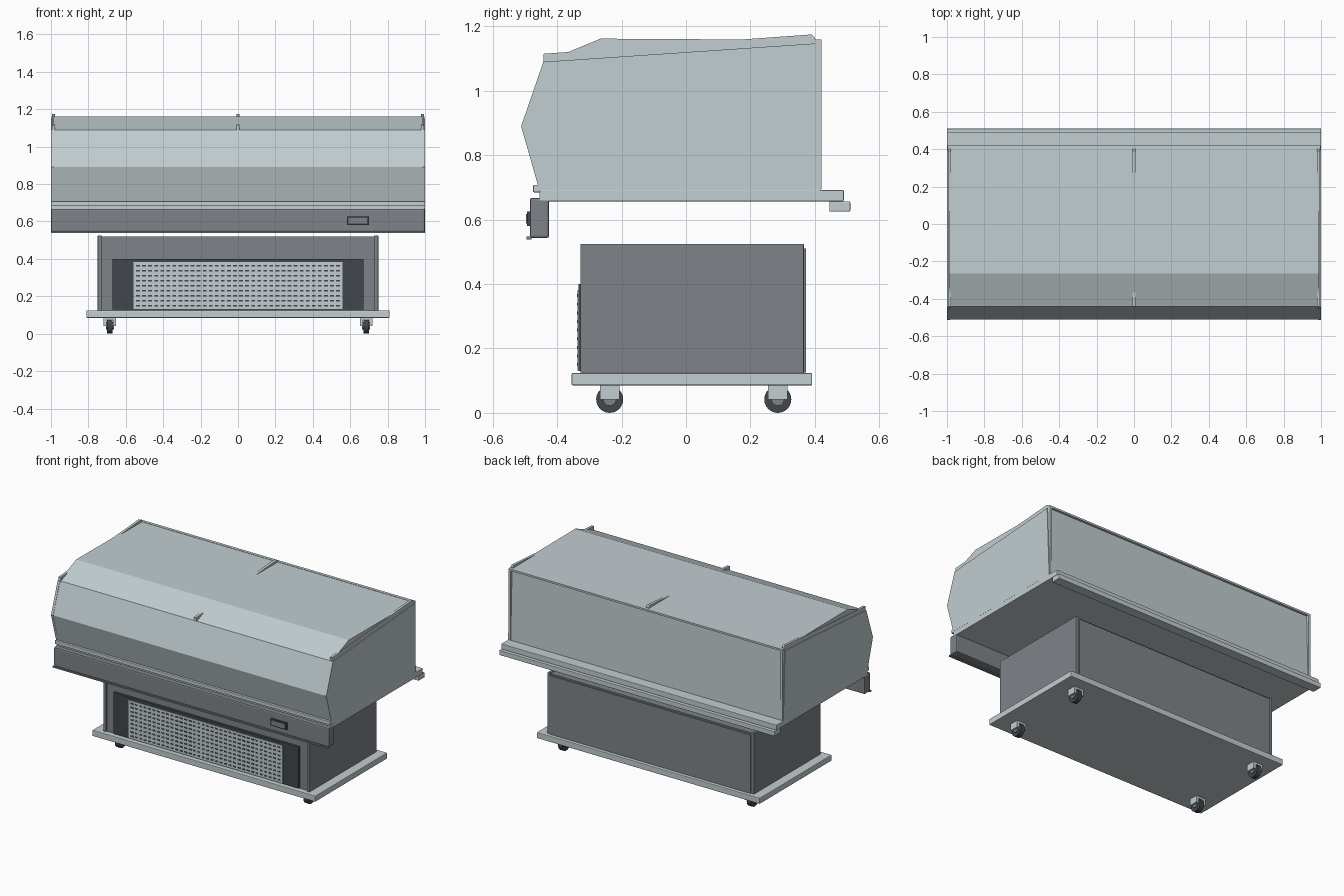
import bpy
import bmesh
import math
from mathutils import Matrix, Vector

cube = bpy.data.objects.get("Cube")
if cube:
    bpy.data.objects.remove(cube, do_unlink=True)


def material(name, rgb):
    m = bpy.data.materials.new(name)
    m.use_nodes = True
    m.diffuse_color = (*rgb, 1)
    m.node_tree.nodes["Principled BSDF"].inputs["Base Color"].default_value = (*rgb, 1)
    return m


LIGHT = material("pale blue grey", (0.54, 0.61, 0.63))
DARK = material("mid grey", (0.21, 0.23, 0.25))
BLACK = material("charcoal", (0.055, 0.063, 0.072))


def finish(name, bm, mat):
    bmesh.ops.recalc_face_normals(bm, faces=bm.faces)
    mesh = bpy.data.meshes.new(name)
    bm.to_mesh(mesh)
    bm.free()
    mesh.materials.append(mat)
    obj = bpy.data.objects.new(name, mesh)
    bpy.context.collection.objects.link(obj)
    return obj


def add_box(bm, x, y, z):
    """Add a box given its (min, max) range on each axis."""
    mid = Vector([(a + b) / 2 for a, b in (x, y, z)])
    size = Vector([b - a for a, b in (x, y, z)])
    bmesh.ops.create_cube(bm, size=1, matrix=Matrix.Translation(mid) @ Matrix.Diagonal(size).to_4x4())


def box(name, x, y, z, mat, bevel=0):
    bm = bmesh.new()
    add_box(bm, x, y, z)
    obj = finish(name, bm, mat)
    if bevel:
        mod = obj.modifiers.new("soft edges", "BEVEL")
        mod.width, mod.segments = bevel, 2
    return obj


def extrude_x(name, profile, x0, x1, mat):
    """Extrude a (y, z) outline along x."""
    bm = bmesh.new()
    face = bm.faces.new([bm.verts.new((x0, y, z)) for y, z in profile])
    geom = bmesh.ops.extrude_face_region(bm, geom=[face])["geom"]
    verts = [v for v in geom if isinstance(v, bmesh.types.BMVert)]
    bmesh.ops.translate(bm, verts=verts, vec=(x1 - x0, 0, 0))
    return finish(name, bm, mat)


def cylinder_x(name, centre, radius, width, mat):
    bm = bmesh.new()
    bmesh.ops.create_cone(bm, cap_ends=True, segments=24, radius1=radius, radius2=radius, depth=width,
                          matrix=Matrix.Translation(centre) @ Matrix.Rotation(math.pi / 2, 4, "Y"))
    obj = finish(name, bm, mat)
    for p in obj.data.polygons:
        p.use_smooth = len(p.vertices) == 4
    return obj


# Glazed canopy, its ribs and end panes
canopy = [(-0.455, 0.69), (-0.51, 0.89), (-0.44, 1.09), (-0.265, 1.162),
          (0.405, 1.158), (0.418, 0.69)]
rib = [(-0.445, 0.69), (-0.5, 0.89), (-0.442, 1.085), (-0.442, 1.115),
       (0.39, 1.175), (0.4, 1.165), (0.405, 0.69)]
end_pane = [(-0.455, 0.69), (-0.512, 0.89), (-0.443, 1.09), (0.4, 1.147), (0.418, 0.69)]
extrude_x("canopy", canopy, -0.99, 0.99, LIGHT)
extrude_x("centre_rib", rib, -0.009, 0.009, LIGHT)
for side, s in (("left", 1), ("right", -1)):
    extrude_x(side + "_end_rib", rib, s * 0.978, s * 0.994, LIGHT)
    extrude_x(side + "_end_pane", end_pane, s * 0.985, s, LIGHT)

# Rear corner strips and top rear trim
for side, s in (("left", 1), ("right", -1)):
    x = sorted((s * 0.98, s * 0.996))
    box(side + "_rear_strip", x, (0.4, 0.421), (0.695, 1.16), LIGHT)
box("rear_top_trim", (-0.98, 0.98), (0.4, 0.42), (1.148, 1.16), LIGHT)

# Deck and rails
box("deck", (-1, 1), (-0.455, 0.49), (0.657, 0.692), LIGHT, 0.003)
box("front_glass_rail", (-1, 1), (-0.475, -0.452), (0.685, 0.708), LIGHT, 0.003)
box("rear_rail", (-1, 1), (0.445, 0.51), (0.625, 0.657), LIGHT, 0.003)

# Front fascia with controller
box("front_fascia", (-1, 1), (-0.485, -0.425), (0.543, 0.668), DARK, 0.008)
box("fascia_lip", (-1, 1), (-0.495, -0.48), (0.538, 0.547), DARK)
box("controller_frame", (0.583, 0.7), (-0.494, -0.484), (0.58, 0.626), BLACK)
box("controller_face", (0.592, 0.691), (-0.497, -0.49), (0.588, 0.618), DARK)

# Machine housing
box("housing", (-0.745, 0.745), (-0.318, 0.363), (0.122, 0.52), DARK)
for side, s in (("left", 1), ("right", -1)):
    x = sorted((s * 0.73, s * 0.75))
    box(side + "_side_panel", x, (-0.328, 0.366), (0.122, 0.525), DARK, 0.003)
box("rear_panel", (-0.728, 0.728), (0.36, 0.372), (0.125, 0.51), DARK)

# Vent surround, grille and its slots
box("vent_surround", (-0.672, 0.672), (-0.334, -0.316), (0.13, 0.4), BLACK)
box("vent_grille", (-0.56, 0.56), (-0.337, -0.33), (0.132, 0.382), LIGHT)
bm = bmesh.new()
rows, cols = 9, 34
for r in range(rows):
    for c in range(cols):
        x = -0.535 + 1.07 * c / (cols - 1)
        z = 0.15 + 0.214 * r / (rows - 1)
        add_box(bm, (x - 0.01, x + 0.01), (-0.3385, -0.336), (z - 0.0045, z + 0.0045))
finish("grille_slots", bm, BLACK)

# Base plate and castors
box("base_plate", (-0.81, 0.81), (-0.355, 0.392), (0.085, 0.124), LIGHT, 0.004)
for side, s in (("left", 1), ("right", -1)):
    for end, y in (("front", -0.237), ("rear", 0.285)):
        name, x = end + "_" + side, s * 0.685
        cylinder_x(name + "_wheel", (x, y, 0.042), 0.042, 0.03, BLACK)
        cylinder_x(name + "_hub", (x, y, 0.042), 0.02, 0.044, DARK)
        box(name + "_castor_mount", (x - 0.034, x + 0.034), (y - 0.03, y + 0.03), (0.072, 0.086), LIGHT)
        for cheek, d in (("inner", -s), ("outer", s)):
            cx = sorted((x + d * 0.018, x + d * 0.034))
            box(name + "_" + cheek + "_fork", cx, (y - 0.03, y + 0.03), (0.042, 0.075), LIGHT)
